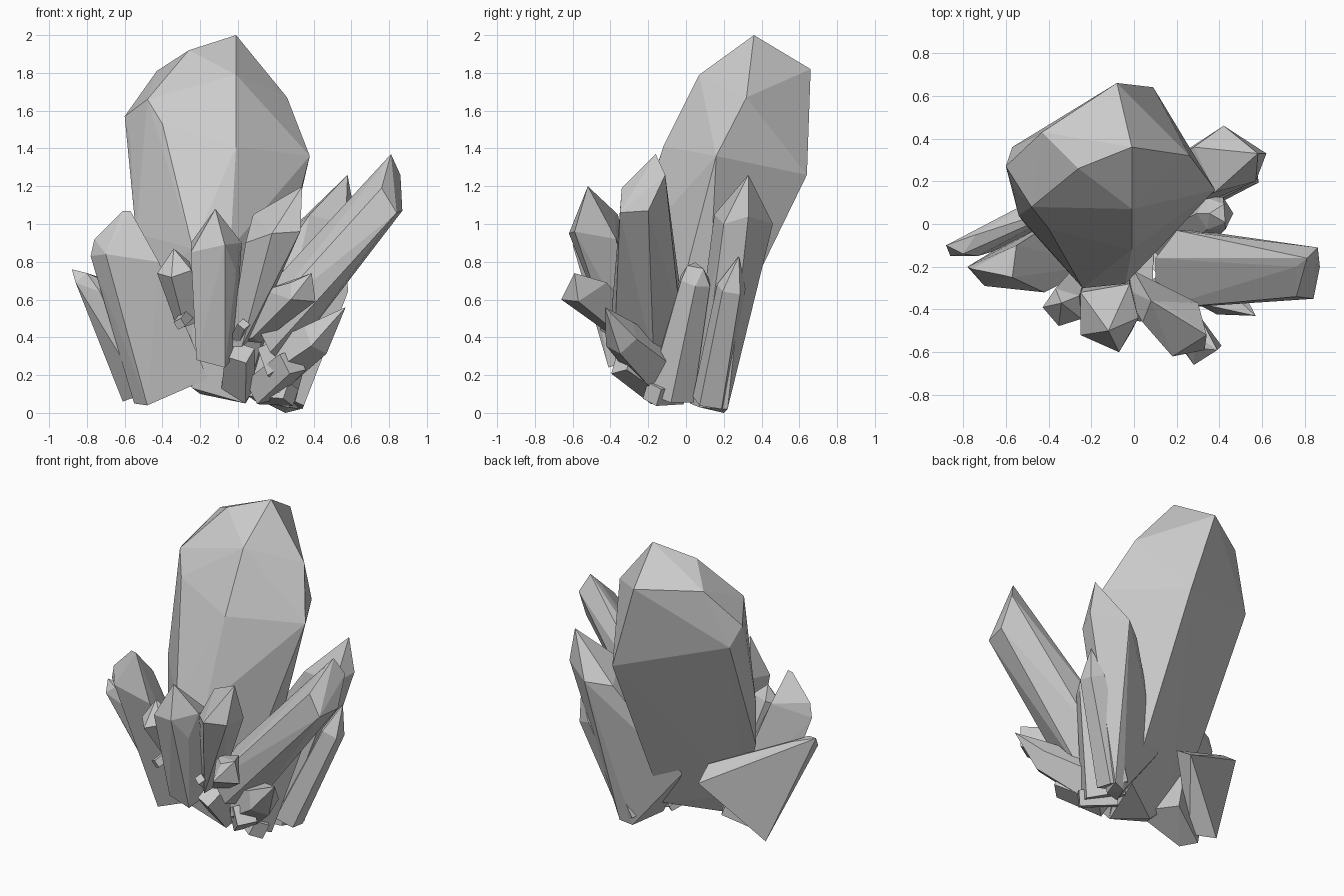
import bpy
import bmesh
import math
from mathutils import Vector

default_cube = bpy.data.objects.get("Cube")
if default_cube:
    bpy.data.objects.remove(default_cube, do_unlink=True)


def make_material(name, color):
    material = bpy.data.materials.new(name)
    material.use_nodes = True
    material.diffuse_color = color
    material.node_tree.nodes["Principled BSDF"].inputs["Base Color"].default_value = color
    return material


stone = make_material("grey crystal", (0.6, 0.6, 0.6, 1))


def hull_object(name, points):
    """Flat-faced closed solid wrapped round a few corner points."""
    bm = bmesh.new()
    for point in points:
        bm.verts.new(point)
    result = bmesh.ops.convex_hull(bm, input=bm.verts[:])
    loose = {v for v in result["geom_interior"] + result["geom_unused"]
             if isinstance(v, bmesh.types.BMVert)}
    bmesh.ops.delete(bm, geom=list(loose), context="VERTS")
    bmesh.ops.dissolve_limit(bm, angle_limit=math.radians(1),
                             verts=bm.verts[:], edges=bm.edges[:])
    bmesh.ops.recalc_face_normals(bm, faces=bm.faces[:])
    mesh = bpy.data.meshes.new(name)
    bm.to_mesh(mesh)
    bm.free()
    mesh.materials.append(stone)
    obj = bpy.data.objects.new(name, mesh)
    bpy.context.scene.collection.objects.link(obj)
    return obj


def ring(center, axis, radius, sides, turn):
    """Corner points of a regular polygon set square to the axis."""
    side = axis.cross(Vector((0, 1, 0))).normalized()
    other = axis.cross(side).normalized()
    angles = [math.radians(turn) + math.tau * i / sides for i in range(sides)]
    return [center + radius * (math.cos(a) * side + math.sin(a) * other) for a in angles]


def crystal(name, base, shoulder, tip, base_radius, radius, sides=6, turn=0, blunt=0):
    """Tapered prism from base to shoulder, closed by a point or a blunt cap."""
    base, shoulder, tip = Vector(base), Vector(shoulder), Vector(tip)
    axis = (shoulder - base).normalized()
    points = ring(base, axis, base_radius, sides, turn)
    points += ring(shoulder, axis, radius, sides, turn)
    points += ring(tip, axis, blunt, 3, turn) if blunt else [tip]
    return hull_object(name, points)


# Large leaning main crystal: crown, shoulder, waist and foot corners
crown = [(-.01, .36, 2), (-.26, .26, 1.92), (-.43, .43, 1.81),
         (-.08, .66, 1.82), (-.01, .07, 1.79), (.26, .32, 1.67)]
shoulder = [(-.48, .08, 1.66), (-.6, .27, 1.57), (-.4, -.02, 1.53),
            (-.57, .36, 1.45), (-.57, .18, 1.43), (-.01, -.12, 1.41),
            (.38, .16, 1.36), (.09, .64, 1.26)]
waist = [(-.54, .04, .95), (-.24, -.3, .87), (-.04, -.28, .87), (-.51, 0, .66)]
foot = [(-.24, -.17, .13), (.04, -.18, .05), (-.36, -.1, .25),
        (.1, .1, .15), (-.2, -.09, .1)]
hull_object("main_crystal", crown + shoulder + waist + foot)

# Left side crystals
foot = [(-.48, -.15, .04), (-.16, -.19, .18), (-.55, -.06, .05), (-.3, .06, .16)]
head = [(-.42, -.32, .8), (-.7, -.29, .84), (-.78, -.2, .83), (-.76, -.21, .92),
        (-.61, -.24, 1.07), (-.57, -.25, 1.07), (-.55, -.1, .9)]
hull_object("left_crystal", foot + head)
foot = [(-.24, .11, .5), (-.25, .23, .42), (-.61, .04, .06), (-.5, -.08, .1)]
head = [(-.88, -.1, .76), (-.86, -.15, .69), (-.8, -.14, .74),
        (-.74, -.05, .72), (-.73, -.15, .64)]
hull_object("left_outer_crystal", foot + head)

# Long right crystal
foot = [(.2, -.03, .65), (.1, -.16, .6), (.1, -.4, .46),
        (.17, -.38, .32), (.25, -.17, .26), (.3, -.03, .5)]
head = [(.81, -.16, 1.37), (.76, -.2, 1.3), (.86, -.11, 1.26),
        (.76, -.34, 1.19), (.84, -.35, 1.06), (.87, -.2, 1.07)]
hull_object("right_long_crystal", foot + head)

# Group behind the long right crystal
foot = [(.33, .22, .02), (.25, .2, 0), (.27, .07, .03), (.15, .02, .05), (-.07, .14, .4)]
head = [(.42, .46, 1), (.62, .33, 1.04), (.57, .2, 1), (.38, .15, 1.05),
        (.28, .36, .97), (.58, .33, 1.26)]
hull_object("back_right_crystal", foot + head)
crystal("right_small_crystal", base=(.17, -.08, .1), shoulder=(.38, .05, .7),
        tip=(.4, .05, .78), base_radius=.14, radius=.09, blunt=.05)
crystal("right_thin_crystal", base=(.27, .13, .06), shoulder=(.52, .24, .66),
        tip=(.57, .28, .83), base_radius=.1, radius=.08, sides=5)

# Front center crystal
foot = [(-.22, -.4, .28), (-.07, -.41, .24), (-.02, -.25, .3), (-.2, -.22, .3)]
head = [(-.25, -.52, .85), (-.07, -.6, .89), (.02, -.44, .9), (-.01, -.5, .75),
        (-.25, -.32, .9), (-.02, -.28, .85), (-.12, -.5, 1.08)]
hull_object("front_center_crystal", foot + head)

# Tall crystal right of center
foot = [(-.05, -.3, .35), (.02, -.38, .35), (.08, -.28, .4), (0, -.22, .35)]
head = [(.34, -.52, 1.2), (.08, -.36, 1.05), (.16, -.38, 1.04), (.33, -.59, .96),
        (.18, -.62, .95), (.04, -.46, .9), (.3, -.37, .92)]
hull_object("front_tall_crystal", foot + head)

# Forward pointing crystal
foot = [(.03, -.3, .38), (.12, -.3, .37), (.08, -.38, .4), (.1, -.25, .5)]
head = [(.39, -.59, .74), (.41, -.57, .59), (.28, -.66, .6),
        (.28, -.58, .69), (.14, -.42, .65), (.3, -.42, .69)]
hull_object("front_right_crystal", foot + head)

# Smaller front crystals
crystal("front_left_crystal", base=(-.27, -.27, .48), shoulder=(-.33, -.39, .76),
        tip=(-.34, -.37, .87), base_radius=.06, radius=.1, sides=5)
crystal("front_low_crystal", base=(.2, -.18, .26), shoulder=(.42, -.34, .4),
        tip=(.57, -.43, .56), base_radius=.14, radius=.1, sides=5, turn=30)

# Stubby blocks round the foot
blocks = [((0, -.12, .12), (.01, -.32, .32), .1), ((.12, -.12, .12), (.29, -.34, .27), .1),
          ((.1, -.04, .12), (.28, -.18, .1), .08), ((.0, -.33, .4), (.03, -.44, .47), .04),
          ((-.26, -.28, .53), (-.31, -.42, .47), .04)]
for number, (start, end, size) in enumerate(blocks):
    crystal(f"foot_block_{number}", start, end, end, size, size * .85, sides=4, turn=25)
